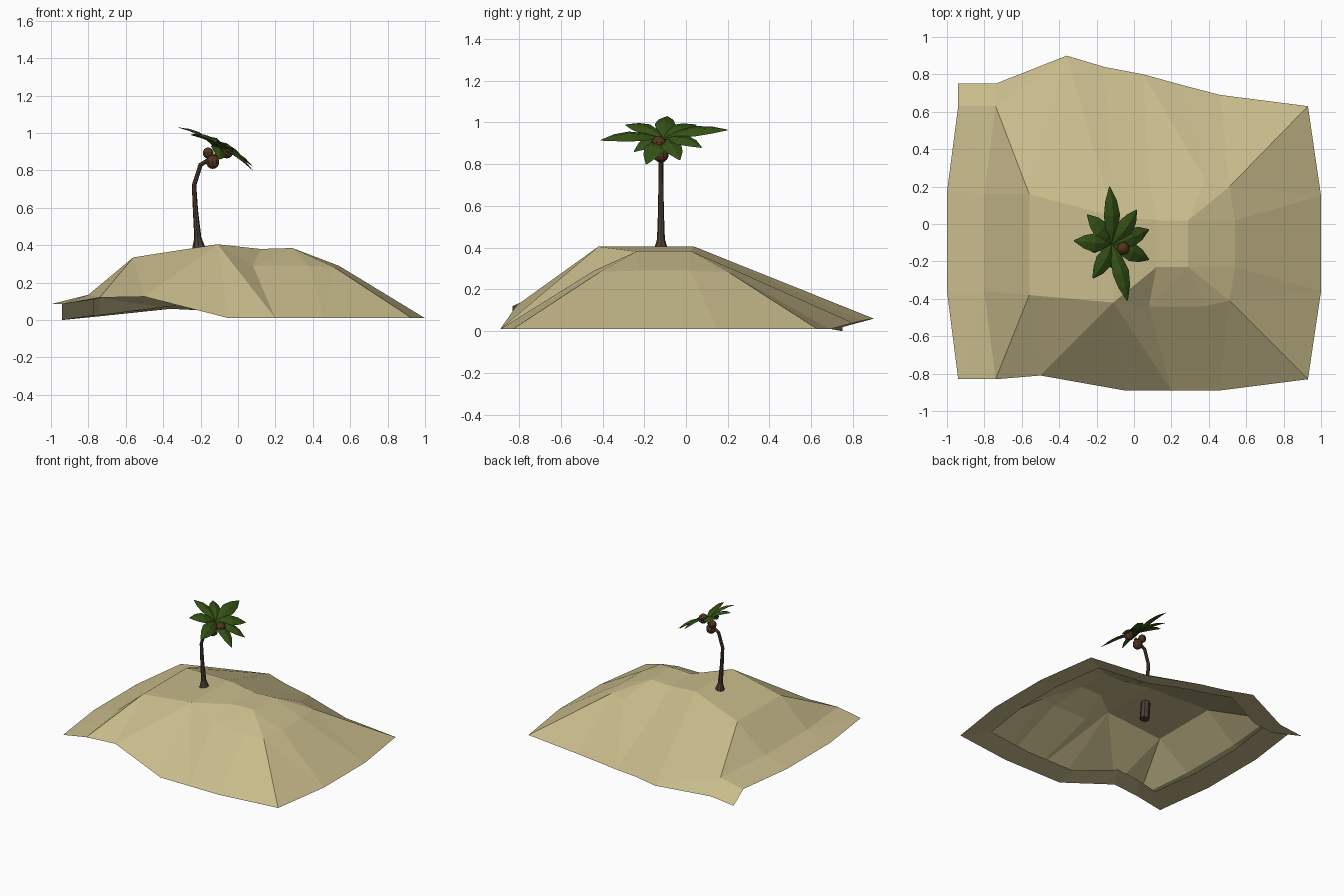
import bpy, bmesh, math
from mathutils import Vector

if "Cube" in bpy.data.objects:
    bpy.data.objects.remove(bpy.data.objects["Cube"])


def material(name, rgb):
    m = bpy.data.materials.new(name)
    m.diffuse_color = (*rgb, 1)
    m.use_nodes = True
    m.node_tree.nodes["Principled BSDF"].inputs["Base Color"].default_value = m.diffuse_color
    return m


def build(name, verts, faces, mat):
    me = bpy.data.meshes.new(name)
    me.from_pydata([tuple(v) for v in verts], [], faces)
    me.materials.append(mat)
    ob = bpy.data.objects.new(name, me)
    bpy.context.collection.objects.link(ob)
    return ob


sand = material("sand", (0.58, 0.50, 0.26))
bark = material("bark", (0.075, 0.048, 0.032))
green = material("leaf_green", (0.035, 0.085, 0.008))
brown = material("coconut_brown", (0.085, 0.035, 0.012))

# Sand hill: columns from left to right, each with
# front point, back point, shoulder (x, z, front y, back y), ridge (x, z)
columns = [
    ((-.94, -.83, .085), (-.94, .63, .085), (-1.0, .085, -.36, .17), (-1.0, .085)),
    ((-.74, -.83, .12), (-.74, .63, .12), (-.80, .135, -.36, .16), (-.80, .135)),
    ((-.50, -.81, .125), (-.36, .90, .06), (-.56, .335, -.38, .16), (-.56, .335)),
    ((-.05, -.89, .01), (-.16, .84, .05), (-.11, .405, -.42, .04), (-.11, .405)),
    ((.20, -.89, .01), (.05, .80, .04), (.08, .29, -.44, .24), (.12, .38)),
    ((.33, -.89, .01), (.25, .745, .025), (.38, .29, -.44, .24), (.29, .385)),
    ((.46, -.89, .01), (.46, .69, .01), (.51, .285, -.41, .20), (.54, .29)),
    ((.93, -.83, .01), (.93, .63, .01), (1.0, .01, -.36, .15), (1.0, .01)),
]
verts = []
for front, back, (sx, sz, y0, y1), (rx, rz) in columns:
    verts += [front, (sx, y0, sz), (rx, -.23, rz), (rx, .02, rz), (sx, y1, sz), back]
R = 6
faces = []
for c in range(len(columns) - 1):
    for r in range(R - 1):
        a, b, d, e = c * R + r, (c + 1) * R + r, (c + 1) * R + r + 1, c * R + r + 1
        # split each quad along its higher diagonal
        if verts[a][2] + verts[d][2] >= verts[b][2] + verts[e][2]:
            faces += [(a, b, d), (a, d, e)]
        else:
            faces += [(a, b, e), (b, d, e)]

# Hanging flap at the back left corner
h = len(verts)
verts += [(-.94, .75, 0), (-.74, .75, .02)]
faces += [(5, 11, h + 1, h), (11, 17, h + 1)]

# Rim folded inward under the hill
last = (len(columns) - 1) * R
loop = [c * R for c in range(8)] + [last + r for r in range(1, R)]
loop += [c * R + 5 for c in range(6, 1, -1)] + [h + 1, h] + [5, 4, 3, 2, 1]
n, s = len(loop), len(verts)
verts += [(verts[i][0] * .82, verts[i][1] * .82, verts[i][2] + .025) for i in loop]
faces += [(loop[i], s + i, s + (i + 1) % n, loop[(i + 1) % n]) for i in range(n)]
build("sand_hill", verts, faces, sand)

# Palm trunk: rings swept along a bent path (x, z, radius)
path = [(-.20, .25, .036), (-.21, .39, .034), (-.215, .44, .019), (-.227, .58, .014),
        (-.235, .72, .012), (-.20, .83, .012), (-.11, .885, .011)]
sides = 8
tv = []
for i, (x, z, rad) in enumerate(path):
    p, q = path[max(i - 1, 0)], path[min(i + 1, len(path) - 1)]
    t = Vector((q[0] - p[0], 0, q[1] - p[1])).normalized()
    u, w = Vector((t.z, 0, -t.x)), Vector((0, 1, 0))
    for k in range(sides):
        a = math.tau * k / sides
        tv.append(Vector((x, -.12, z)) + rad * (math.cos(a) * u + math.sin(a) * w))
tf = [(i * sides + k, i * sides + (k + 1) % sides,
       (i + 1) * sides + (k + 1) % sides, (i + 1) * sides + k)
      for i in range(len(path) - 1) for k in range(sides)]
tf += [tuple(reversed(range(sides))), tuple(range(len(tv) - sides, len(tv)))]
build("palm_trunk", tv, tf, bark)

# Coconuts
for x, y, z, rad in [(-.135, -.12, .845, .037), (-.16, -.10, .893, .03), (-.06, -.13, .90, .036)]:
    bpy.ops.mesh.primitive_uv_sphere_add(segments=10, ring_count=7, radius=rad, location=(x, y, z))
    ob = bpy.context.object
    ob.name = "coconut"
    ob.data.materials.append(brown)

# Palm leaves: folded blades from the tilted crown centre to each tip
centre = Vector((-.12, -.11, .925))
normal = Vector((.48, 0, .87))
tips = [(-.13, .20, .965), (-.035, -.41, .915), (-.32, -.09, 1.03), (-.25, .05, .99),
        (.015, .075, .88), (.08, -.03, .82), (.08, -.19, .80), (-.22, -.29, .99),
        (-.10, -.25, .86)]
for tip in tips:
    d = Vector(tip) - centre
    side = d.cross(normal).normalized()
    lv = []
    for t, w in [(.0, .010), (.25, .036), (.5, .05), (.75, .036), (1, .003)]:
        mid = centre + d * t + normal * .03 * math.sin(math.pi * t)
        lv += [mid - side * w - normal * w * .3, mid, mid + side * w - normal * w * .3]
    lf = [(3 * i + j, 3 * i + j + 1, 3 * i + j + 4, 3 * i + j + 3)
          for i in range(4) for j in range(2)]
    build("palm_leaf", lv, lf, green)
